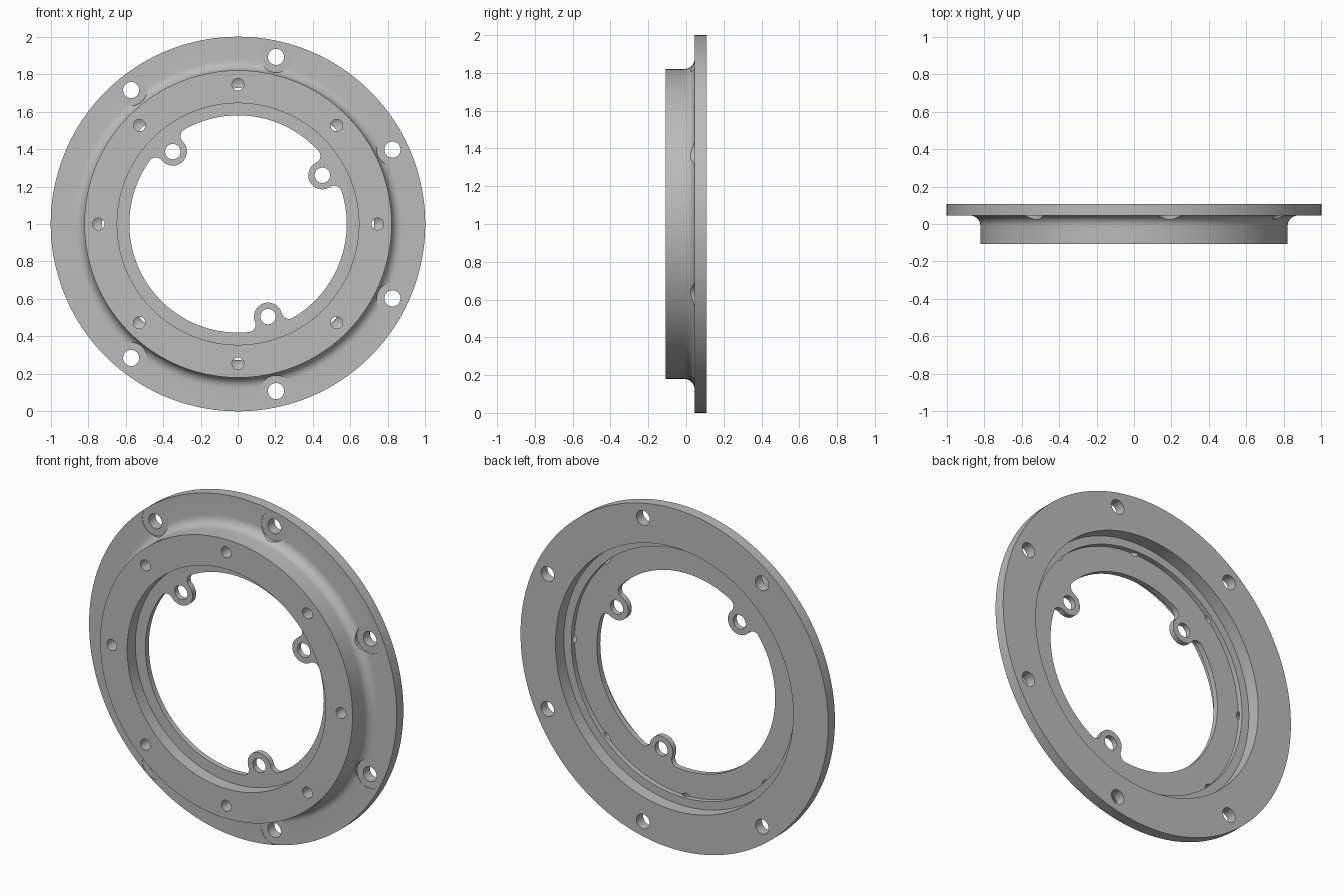
import bpy, bmesh
from math import sin, cos, pi, radians, acos, atan2
from mathutils import Matrix, Vector

cube = bpy.data.objects.get("Cube")
if cube:
    bpy.data.objects.remove(cube, do_unlink=True)

mat = bpy.data.materials.new("machined_grey")
mat.use_nodes = True
GREY = (0.5, 0.5, 0.5, 1)
mat.diffuse_color = GREY
mat.node_tree.nodes["Principled BSDF"].inputs["Base Color"].default_value = GREY


def polar(r, degrees):
    a = radians(degrees)
    return r * cos(a), r * sin(a)


def lathe(bm, profile, x=0, z=0, steps=48, closed=False):
    """Spin (radius, y) points round an axis along y through x, z."""
    part = bmesh.new()
    verts = [part.verts.new((r, y, 0)) for r, y in profile]
    edges = [part.edges.new(p) for p in zip(verts, verts[1:])]
    if closed:
        edges.append(part.edges.new((verts[-1], verts[0])))
    bmesh.ops.spin(part, geom=verts + edges, cent=(0, 0, 0), axis=(0, 1, 0),
                   angle=2 * pi, steps=steps)
    bmesh.ops.remove_doubles(part, verts=part.verts, dist=1e-5)
    bmesh.ops.translate(part, verts=part.verts, vec=(x, 0, z))
    append(bm, part)


def append(bm, part):
    bmesh.ops.recalc_face_normals(part, faces=part.faces)
    mesh = bpy.data.meshes.new("temporary")
    part.to_mesh(mesh)
    part.free()
    bm.from_mesh(mesh)
    bpy.data.meshes.remove(mesh)


def make_object(name, bm):
    bmesh.ops.translate(bm, verts=bm.verts, vec=(0, 0, 1))
    mesh = bpy.data.meshes.new(name)
    bm.to_mesh(mesh)
    bm.free()
    mesh.materials.append(mat)
    obj = bpy.data.objects.new(name, mesh)
    bpy.context.collection.objects.link(obj)
    return obj


# Ring body: flange, filleted hub, inner lip and stepped back recess
HUB, FLANGE_Y, FILLET = 0.82, 0.045, 0.055
profile = [(0.42, -0.032), (0.645, -0.032), (0.645, -0.108), (HUB, -0.108)]
for i in range(9):
    a = i * pi / 16
    profile.append((HUB + FILLET * (1 - cos(a)), FLANGE_Y - FILLET * (1 - sin(a))))
profile += [(1, FLANGE_Y), (1, 0.108), (0.773, 0.108), (0.773, 0.03),
            (0.725, 0.03), (0.725, 0), (0.42, 0)]
bm = bmesh.new()
lathe(bm, profile, steps=192, closed=True)
ring = make_object("mounting_ring", bm)

# Central opening outline: a circle interrupted by three filleted lugs
OPEN, LUG_AT, LUG, BLEND = 0.58, 0.52, 0.075, 0.04
LUG_ANGLES = (-72, 30, 132)
far, reach = OPEN - BLEND, LUG + BLEND
phi = acos((far ** 2 + LUG_AT ** 2 - reach ** 2) / (2 * far * LUG_AT))
delta = atan2(far * sin(phi), LUG_AT - far * cos(phi))
outline = []


def arc(centre, radius, start, end, turn, count):
    for i in range(count):
        t = start + (end - start) * i / count
        p = Vector((centre[0] + radius * cos(t), centre[1] + radius * sin(t)))
        outline.append(Matrix.Rotation(turn, 2) @ p)


for i, angle in enumerate(LUG_ANGLES):
    turn = radians(angle)
    following = radians(LUG_ANGLES[(i + 1) % 3] + (360 if i == 2 else 0))
    fx, fy = far * cos(phi), far * sin(phi)
    arc((fx, -fy), BLEND, -phi, delta, turn, 10)
    arc((LUG_AT, 0), LUG, delta - pi, -delta - pi, turn, 24)
    arc((fx, fy), BLEND, -delta, phi, turn, 10)
    arc((0, 0), OPEN, phi, following - turn - phi, turn, 56)

cut = bmesh.new()
part = bmesh.new()
face = part.faces.new([part.verts.new((p.x, -0.2, p.y)) for p in outline])
extruded = bmesh.ops.extrude_face_region(part, geom=[face])["geom"]
bmesh.ops.translate(part, vec=(0, 0.4, 0),
                    verts=[v for v in extruded if isinstance(v, bmesh.types.BMVert)])
append(cut, part)

# Lug holes
for angle in LUG_ANGLES:
    lathe(cut, [(0, -0.15), (0.041, -0.15), (0.041, 0.15), (0, 0.15)],
          *polar(LUG_AT, angle))

# Six flange bolt holes with spot faces, one of seven places left empty
for k in (-3, -2, -1, 1, 2, 3):
    lathe(cut, [(0, -0.15), (0.084, -0.15), (0.084, 0.047), (0.043, 0.047),
                (0.043, 0.15), (0, 0.15)], *polar(0.915, (k - 0.5 * (k > 0) + 0.5 * (k < 0)) * 360 / 7))

# Eight blind hub holes with drill-point bottoms
for k in range(8):
    lathe(cut, [(0, -0.15), (0.032, -0.15), (0.032, 0.005), (0, 0.024)],
          *polar(0.745, k * 45), steps=32)

cutter = make_object("hole_cutter", cut)
cutter.hide_render = True

# Cut the holes and finish the shading
mod = ring.modifiers.new("holes", "BOOLEAN")
mod.operation = "DIFFERENCE"
mod.solver = "EXACT"
mod.object = cutter
bpy.context.view_layer.objects.active = ring
for o in bpy.context.selected_objects:
    o.select_set(False)
ring.select_set(True)
bpy.ops.object.modifier_apply(modifier=mod.name)
bpy.data.objects.remove(cutter, do_unlink=True)
bpy.ops.object.shade_smooth_by_angle(angle=radians(25))
